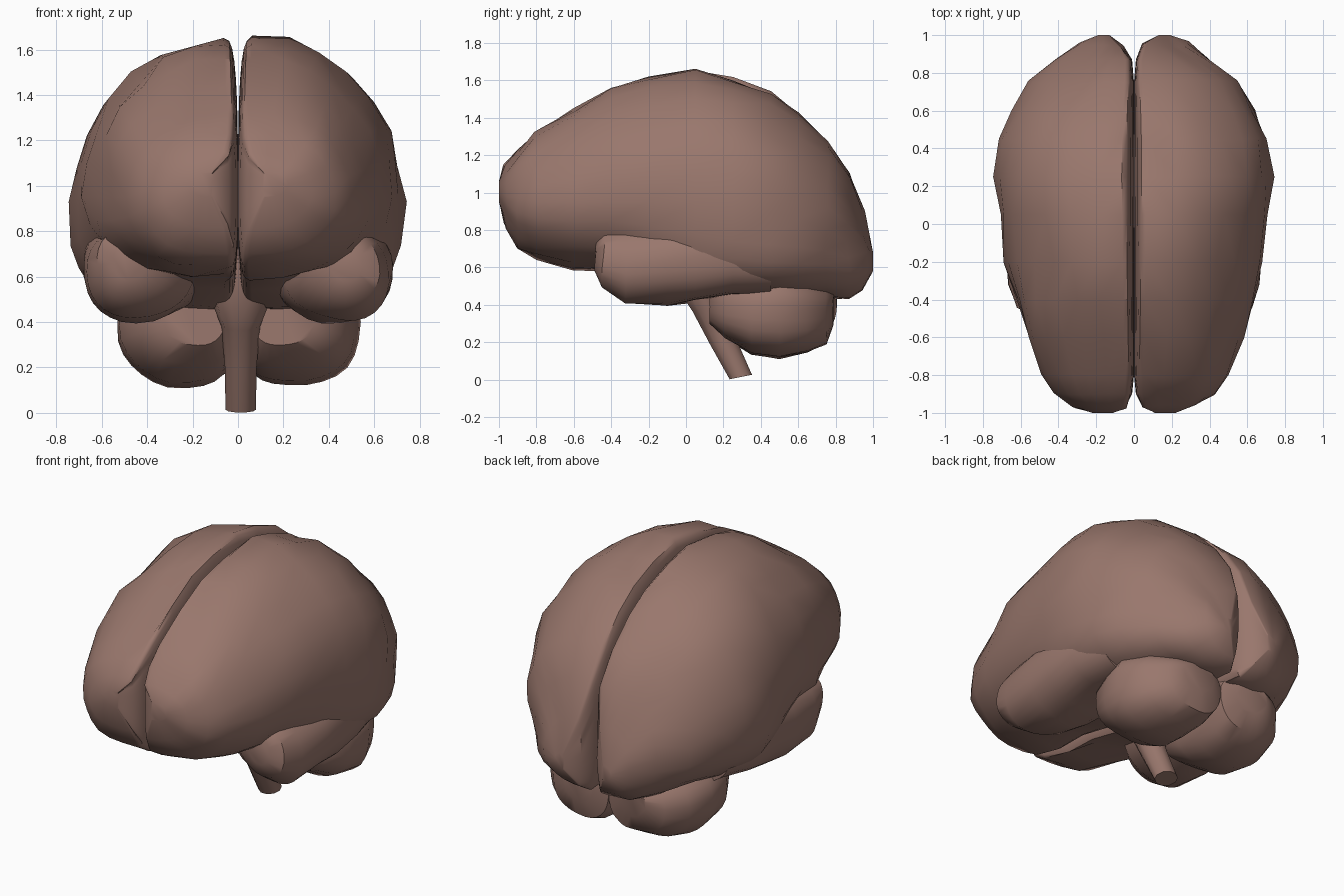
import bpy, bmesh, math
from mathutils import Vector, noise

if "Cube" in bpy.data.objects:
    bpy.data.objects.remove(bpy.data.objects["Cube"])

mat = bpy.data.materials.new("brown pink")
mat.diffuse_color = (0.32, 0.185, 0.152, 1)
mat.use_nodes = True
mat.node_tree.nodes["Principled BSDF"].inputs["Base Color"].default_value = mat.diffuse_color


def finish(name, rings, bump=0.0, seed=0.0):
    """Skin closed rings into a smooth-shaded solid, with soft uneven folds."""
    bm = bmesh.new()
    vr = [[bm.verts.new(p) for p in r] for r in rings]
    n = len(vr[0])
    for a, b in zip(vr, vr[1:]):
        for i in range(n):
            j = (i + 1) % n
            bm.faces.new((a[i], a[j], b[j], b[i]))
    bm.faces.new(vr[0])
    bm.faces.new(vr[-1])
    bmesh.ops.recalc_face_normals(bm, faces=bm.faces)
    bm.normal_update()
    if bump:
        moves = [(v, v.normal * noise.noise(v.co * 4.5 + Vector((seed, 3, 7))) * bump)
                 for v in bm.verts if abs(v.co.x) > 0.05 and abs(v.co.y) < 0.97]
        for v, d in moves:
            v.co += d
    me = bpy.data.meshes.new(name)
    bm.to_mesh(me)
    bm.free()
    ob = bpy.data.objects.new(name, me)
    bpy.context.collection.objects.link(ob)
    me.materials.append(mat)
    bpy.context.view_layer.objects.active = ob
    ob.select_set(True)
    bpy.ops.object.shade_smooth_by_angle(angle=math.radians(40))
    ob.select_set(False)
    return ob


def lobe(name, stations, k, bump, n=28, upper=(2.2, 2.2), inner=None):
    """Left and right lobes from sections
    (y, inner x, outer x, bottom, middle, top, squareness of the lower half).
    upper = squareness of the right and left upper halves, inner = of the medial side."""
    for side, label, pu in ((1, "right", upper[0]), (-1, "left", upper[1])):
        rings = []
        for y, x0, x1, zb, zc, zt, pb in stations:
            cx = x0 + (x1 - x0) * k
            ring = []
            for i in range(n):
                a = 2 * math.pi * i / n
                c, s = math.cos(a), math.sin(a)
                rx = x1 - cx if c > 0 else cx - x0
                rz = zt - zc if s > 0 else zc - zb
                p = pu if s > 0 else pb
                if inner and c < 0:
                    p = inner
                ring.append((side * (cx + rx * math.copysign(abs(c) ** (2 / p), c)), y,
                             zc + rz * math.copysign(abs(s) ** (2 / p), s)))
            rings.append(ring)
        finish(label + "_" + name, rings, bump, side * 5.3)


# Cerebral hemispheres
lobe("hemisphere", [
    (-1.0, .11, .22, .95, 1.01, 1.06, 2.2),
    (-.96, .04, .33, .81, .98, 1.14, 2.2),
    (-.90, .01, .43, .70, .97, 1.23, 2.3),
    (-.80, .0, .50, .64, .95, 1.32, 2.4),
    (-.60, .0, .57, .59, .95, 1.46, 2.4),
    (-.40, .0, .63, .585, .95, 1.57, 2.4),
    (-.20, .0, .67, .54, .95, 1.62, 2.6),
    (.05, .0, .71, .47, .95, 1.65, 3.1),
    (.25, .0, .735, .45, .93, 1.61, 3.3),
    (.45, .0, .71, .45, .90, 1.53, 3.3),
    (.60, .0, .645, .45, .86, 1.43, 3),
    (.75, .0, .55, .44, .80, 1.28, 2.6),
    (.87, .01, .41, .43, .74, 1.11, 2.4),
    (.95, .05, .28, .47, .68, .90, 2.2),
    (1.0, .13, .19, .58, .63, .68, 2)], .09, .035, 28, (2.12, 1.98), 3.2)

# Temporal lobes, blending into the hemispheres toward the back
lobe("temporal_lobe", [
    (-.48, .40, .55, .58, .66, .74, 2),
    (-.44, .30, .62, .50, .65, .80, 2.2),
    (-.32, .20, .665, .41, .62, .83, 2.3),
    (-.10, .16, .685, .40, .64, .85, 2.3),
    (.05, .14, .68, .42, .66, .88, 2.4),
    (.25, .12, .68, .45, .68, .90, 2.5),
    (.45, .12, .62, .46, .66, .85, 2.4)], .55, .025)

# Cerebellum at the lower back
lobe("cerebellum", [
    (.13, .06, .34, .30, .42, .52, 2.3),
    (.21, .0, .46, .22, .40, .55, 2.5),
    (.35, -.01, .52, .13, .40, .58, 2.4),
    (.50, -.01, .53, .115, .40, .58, 2.4),
    (.65, -.01, .48, .14, .38, .55, 2.4),
    (.75, .0, .38, .19, .38, .50, 2.3),
    (.79, .08, .29, .29, .40, .46, 2)], .42, .025)

# Brain stem: slanted tube widening upward
stem = []
for y, z, rx, ry in [(.293, .014, .067, .064), (.20, .20, .07, .075), (.12, .38, .085, .09),
                     (.06, .52, .14, .12), (.05, .70, .11, .12)]:
    stem.append([(.012 + rx * math.cos(math.tau * i / 10),
                  y + ry * .98 * math.sin(math.tau * i / 10),
                  z + ry * .2 * math.sin(math.tau * i / 10)) for i in range(10)])
finish("brain_stem", stem)
